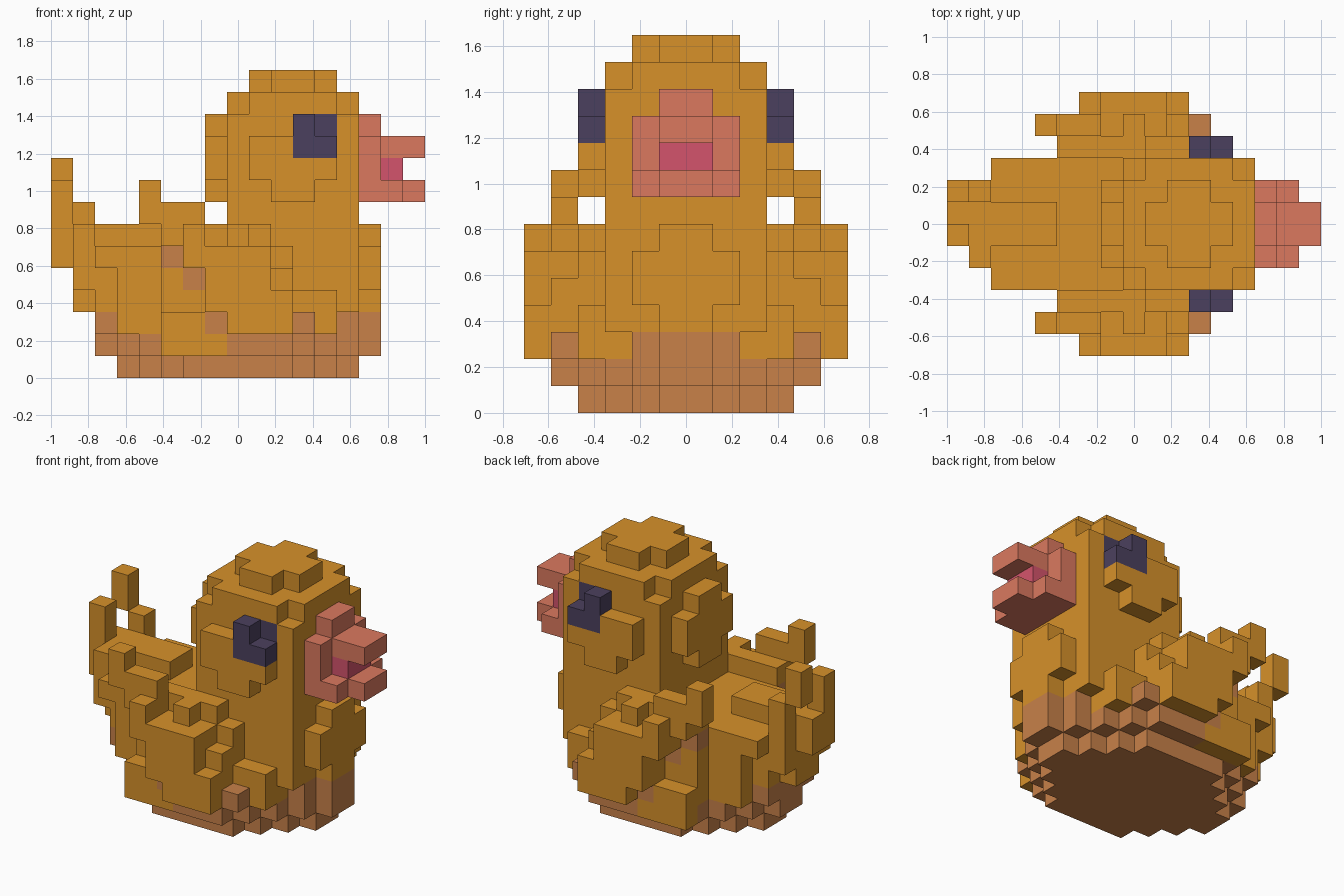
import bpy, bmesh
from mathutils import Vector

old = bpy.data.objects.get("Cube")
if old:
    bpy.data.objects.remove(old, do_unlink=True)

V = 2 / 17  # block size
ORIGIN = Vector((-1, 0, 0))


def srgb(r, g, b):
    f = lambda c: c / 12.92 if c <= 0.04045 else ((c + 0.055) / 1.055) ** 2.4
    return (f(r / 255), f(g / 255), f(b / 255), 1)


COLOURS = {
    "golden feathers": srgb(215, 145, 42),
    "brown underside": srgb(200, 129, 73),
    "salmon beak": srgb(219, 121, 95),
    "pink tongue": srgb(212, 84, 108),
    "dark eye": srgb(75, 64, 94),
}
GOLD, BROWN, BEAK, TONGUE, EYE = range(5)
MATS = []
for name, col in COLOURS.items():
    m = bpy.data.materials.new(name)
    m.use_nodes = True
    m.diffuse_color = col
    bsdf = m.node_tree.nodes["Principled BSDF"]
    bsdf.inputs["Base Color"].default_value = col
    bsdf.inputs["Roughness"].default_value = 0.8
    MATS.append(m)

cells = {}  # block position -> (part, colour)


def block(part, col, x, y, z, mirror=False):
    """Fill half-open ranges of blocks, optionally mirrored across y."""
    for i in range(*x):
        for j in range(*y):
            for k in range(*z):
                cells[i, j, k] = (part, col)
                if mirror:
                    cells[i, -1 - j, k] = (part, col)


def layer(part, col, z, x0, halves):
    """One layer described by its half width at each step along x."""
    for n, h in enumerate(halves):
        block(part, col, (x0 + n, x0 + n + 1), (-h, h), (z, z + 1))


# Rounded hull, brown at the bottom, flaring out upwards
layer("base", BROWN, 0, 3, [1, 2, 3, 4, 4, 4, 4, 4, 3, 2, 1])
layer("base", BROWN, 1, 2, [1, 2, 3, 4, 5, 5, 5, 5, 5, 4, 3, 2, 1])
layer("base", BROWN, 2, 2, [2, 3, 3, 4, 4, 5, 5, 5, 5, 5, 4, 2, 1])
layer("body", GOLD, 3, 1, [1, 2, 3, 3, 4, 4, 5, 5, 5, 5, 4, 4, 3, 1])
layer("body", GOLD, 4, 1, [2, 2, 3, 3, 4, 4, 5, 5, 5, 5, 3, 3, 3, 2])
layer("body", GOLD, 5, 1, [2, 3, 3, 3, 4, 4, 5, 5, 5, 4, 3, 3, 3, 2])
layer("body", GOLD, 6, 1, [2, 1, 1, 1])
layer("body", GOLD, 6, 8, [4, 4, 3, 3, 3, 3, 1])

# Feather tips hanging over the brown hull, and gaps showing it
block("body", GOLD, (12, 13), (2, 4), (2, 3), True)
block("body", GOLD, (3, 5), (-3, 3), (2, 3))
block("body", GOLD, (5, 8), (4, 5), (1, 2), True)
block("body", GOLD, (5, 7), (3, 5), (2, 3), True)
block("base", BROWN, (5, 6), (3, 4), (5, 6), True)
block("base", BROWN, (6, 7), (3, 4), (4, 5), True)

# Wings: shoulder, inner layer with raised tips, then the outer plate
block("wings", GOLD, (5, 8), (3, 4), (6, 7), True)
for x, z in (((6, 10), 5), ((5, 7), 6), ((8, 9), 6), ((4, 7), 7), ((4, 5), 8)):
    block("wings", GOLD, x, (4, 5), (z, z + 1), True)
for x, z in (((8, 11), 2), ((7, 11), 3), ((7, 10), 4), ((6, 10), 5), ((6, 7), 6)):
    block("wings", GOLD, x, (5, 6), (z, z + 1), True)

# Tail feathers
block("tail", GOLD, (0, 1), (-1, 1), (5, 7))
block("tail", GOLD, (0, 1), (-1, 0), (7, 9))
block("tail", GOLD, (1, 2), (1, 2), (7, 8))
block("tail", GOLD, (0, 1), (1, 2), (8, 10))

# Neck, head, back of the head, crown and cheeks
block("head", GOLD, (8, 14), (-3, 3), (7, 12))
layer("head", GOLD, 12, 8, [2, 3, 3, 3, 3, 2])
layer("head", GOLD, 13, 9, [1, 2, 2, 1])
block("head", GOLD, (7, 8), (-1, 1), (8, 12))
block("head", GOLD, (7, 8), (-2, 2), (9, 11))
block("head", GOLD, (10, 12), (3, 4), (8, 9), True)
block("head", GOLD, (9, 13), (3, 4), (9, 11), True)

# Eyes with a notched upper front corner
block("eyes", EYE, (11, 13), (3, 4), (10, 11), True)
block("eyes", EYE, (11, 12), (3, 4), (11, 12), True)
block("eyes", EYE, (12, 13), (2, 3), (11, 12), True)

# Open beak and tongue
block("beak", BEAK, (14, 15), (-2, 2), (8, 11))
block("beak", BEAK, (14, 15), (-1, 1), (11, 12))
layer("beak", BEAK, 8, 15, [2, 1])
layer("beak", BEAK, 10, 15, [1, 1])
block("tongue", TONGUE, (15, 16), (-1, 1), (9, 10))

# Turn each part's exposed block sides into faces
for part in sorted({p for p, _ in cells.values()}):
    bm = bmesh.new()
    for pos, (owner, col) in cells.items():
        if owner != part:
            continue
        for axis in range(3):
            for sign in (0, 1):
                near = list(pos)
                near[axis] += 2 * sign - 1
                if tuple(near) in cells:
                    continue
                u, w = (axis + 1) % 3, (axis + 2) % 3
                loop = [(0, 0), (1, 0), (1, 1), (0, 1)]
                verts = []
                for a, b in (loop if sign else loop[::-1]):
                    p = Vector(pos)
                    p[axis] += sign
                    p[u] += a
                    p[w] += b
                    verts.append(bm.verts.new(ORIGIN + p * V))
                bm.faces.new(verts).material_index = col
    bmesh.ops.remove_doubles(bm, verts=bm.verts, dist=0.001)
    # Merge flat areas of one colour
    bmesh.ops.dissolve_limit(bm, angle_limit=0.01, verts=bm.verts,
                             edges=bm.edges, delimit={'MATERIAL'})
    mesh = bpy.data.meshes.new(part)
    for m in MATS:
        mesh.materials.append(m)
    bm.to_mesh(mesh)
    bm.free()
    bpy.context.collection.objects.link(bpy.data.objects.new(part, mesh))
